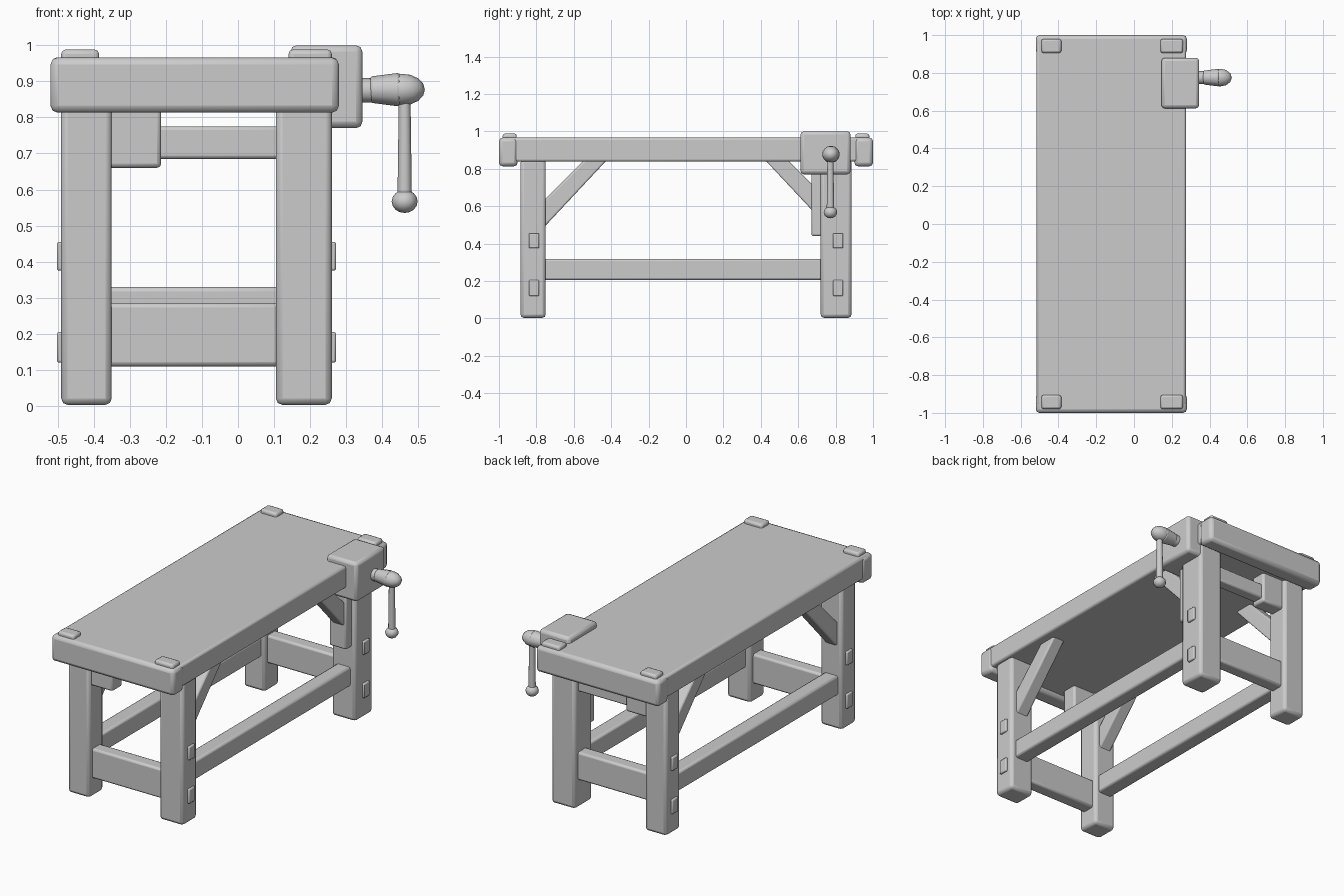
import bpy, math
from mathutils import Vector

if "Cube" in bpy.data.objects:
    bpy.data.objects.remove(bpy.data.objects["Cube"])

grey = bpy.data.materials.new("worn_grey")
grey.use_nodes = True
COLOUR = (0.6, 0.6, 0.6, 1)
grey.diffuse_color = COLOUR
grey.node_tree.nodes["Principled BSDF"].inputs["Base Color"].default_value = COLOUR


def finish(name, bevel=0.0):
    ob = bpy.context.object
    ob.name = name
    ob.data.materials.append(grey)
    if bevel:
        mod = ob.modifiers.new("worn_edges", "BEVEL")
        mod.width = bevel
        mod.segments = 2
    bpy.ops.object.shade_smooth_by_angle(angle=math.radians(35))
    return ob


def box(name, x, y, z, bevel=0.015):
    """Box from (min, max) ranges on each axis."""
    bpy.ops.mesh.primitive_cube_add(size=1, location=[sum(r) / 2 for r in (x, y, z)])
    bpy.context.object.scale = [abs(r[1] - r[0]) for r in (x, y, z)]
    bpy.ops.object.transform_apply(location=False, rotation=False, scale=True)
    return finish(name, bevel)


def prism(name, x, outline, bevel=0.01):
    """Extrude a (y, z) outline along x."""
    n = len(outline)
    verts = [(px, y, z) for px in x for y, z in outline]
    faces = [tuple(range(n))[::-1], tuple(range(n, 2 * n))]
    faces += [(i, (i + 1) % n, n + (i + 1) % n, n + i) for i in range(n)]
    mesh = bpy.data.meshes.new(name)
    mesh.from_pydata(verts, [], faces)
    ob = bpy.data.objects.new(name, mesh)
    bpy.context.collection.objects.link(ob)
    bpy.ops.object.select_all(action="DESELECT")
    ob.select_set(True)
    bpy.context.view_layer.objects.active = ob
    # consistent outward faces
    bpy.ops.object.mode_set(mode="EDIT")
    bpy.ops.mesh.select_all(action="SELECT")
    bpy.ops.mesh.normals_make_consistent(inside=False)
    bpy.ops.object.mode_set(mode="OBJECT")
    return finish(name, bevel)


def rod(name, a, b, r1, r2, bevel=0.0):
    """Tapered cylinder between two points."""
    a, b = Vector(a), Vector(b)
    bpy.ops.mesh.primitive_cone_add(vertices=12, radius1=r1, radius2=r2,
                                    depth=(b - a).length, location=(a + b) / 2)
    bpy.context.object.rotation_euler = (b - a).to_track_quat("Z", "Y").to_euler()
    return finish(name, bevel)


def ball(name, centre, scale):
    bpy.ops.mesh.primitive_uv_sphere_add(segments=12, ring_count=8, radius=1, location=centre)
    bpy.context.object.scale = scale
    return finish(name)


# Bench top with thicker end caps
box("bench_top", (-0.515, 0.275), (-0.96, 0.96), (0.838, 0.966), 0.012)
LEGS_X = {"left": (-0.49, -0.35), "right": (0.105, 0.26)}
TABS_X = {"left": (-0.49, -0.385), "right": (0.14, 0.26)}

for end, s in (("front", -1), ("back", 1)):
    box(end + "_end_cap", (-0.52, 0.28), (s * 0.9, s * 1.0), (0.813, 0.966), 0.02)
    for side, lx in LEGS_X.items():
        tag = end + "_" + side
        inner = 0.72 if tag == "back_right" else 0.75
        box(tag + "_leg", lx, (s * inner, s * 0.885), (0.003, 0.85), 0.018)
        box(tag + "_corner_tab", TABS_X[side], (s * 0.905, s * 0.98), (0.93, 0.988), 0.012)
        # Tenon ends on the outer leg faces
        out = lx[1] if side == "right" else lx[0]
        d = 0.012 if side == "right" else -0.012
        px = sorted((out - d, out + d))
        box(tag + "_upper_peg", px, (s * 0.785, s * 0.84), (0.375, 0.455), 0.006)
        box(tag + "_lower_peg", px, (s * 0.785, s * 0.84), (0.12, 0.205), 0.006)
        # Diagonal brace up to the bench top
        mid = sum(lx) / 2
        outline = [(s * 0.77, 0.475), (s * 0.41, 0.86), (s * 0.53, 0.86), (s * 0.77, 0.62)]
        prism(tag + "_brace", (mid - 0.04, mid + 0.04), outline)
    box(end + "_left_block", (-0.37, -0.213), (s * 0.77, s * 0.865), (0.66, 0.85), 0.012)

# Side thickening of the leg below the vice
box("vice_leg_cheek", (0.125, 0.235), (0.67, 0.76), (0.44, 0.84), 0.01)

# Rails between the legs
box("front_cross_rail", (-0.37, 0.125), (-0.855, -0.775), (0.11, 0.285), 0.012)
box("back_cross_rail", (-0.37, 0.125), (0.775, 0.855), (0.165, 0.33), 0.012)
box("back_upper_rail", (-0.37, 0.125), (0.78, 0.85), (0.685, 0.775), 0.01)
for side, lx in LEGS_X.items():
    mid = sum(lx) / 2
    box(side + "_long_rail", (mid - 0.045, mid + 0.045), (-0.77, 0.77), (0.205, 0.318), 0.012)

# Vice jaw, screw and turning handle
box("vice_jaw", (0.145, 0.345), (0.612, 0.88), (0.77, 1.0), 0.018)
rod("vice_screw", (0.33, 0.775, 0.875), (0.40, 0.775, 0.875), 0.034, 0.034)
rod("screw_collar", (0.365, 0.775, 0.877), (0.45, 0.775, 0.877), 0.036, 0.047, 0.008)
ball("screw_head", (0.455, 0.775, 0.877), (0.063, 0.047, 0.044))
rod("handle_bar", (0.462, 0.772, 0.57), (0.462, 0.772, 0.87), 0.02, 0.016)
ball("handle_knob", (0.462, 0.772, 0.567), (0.036, 0.036, 0.032))
